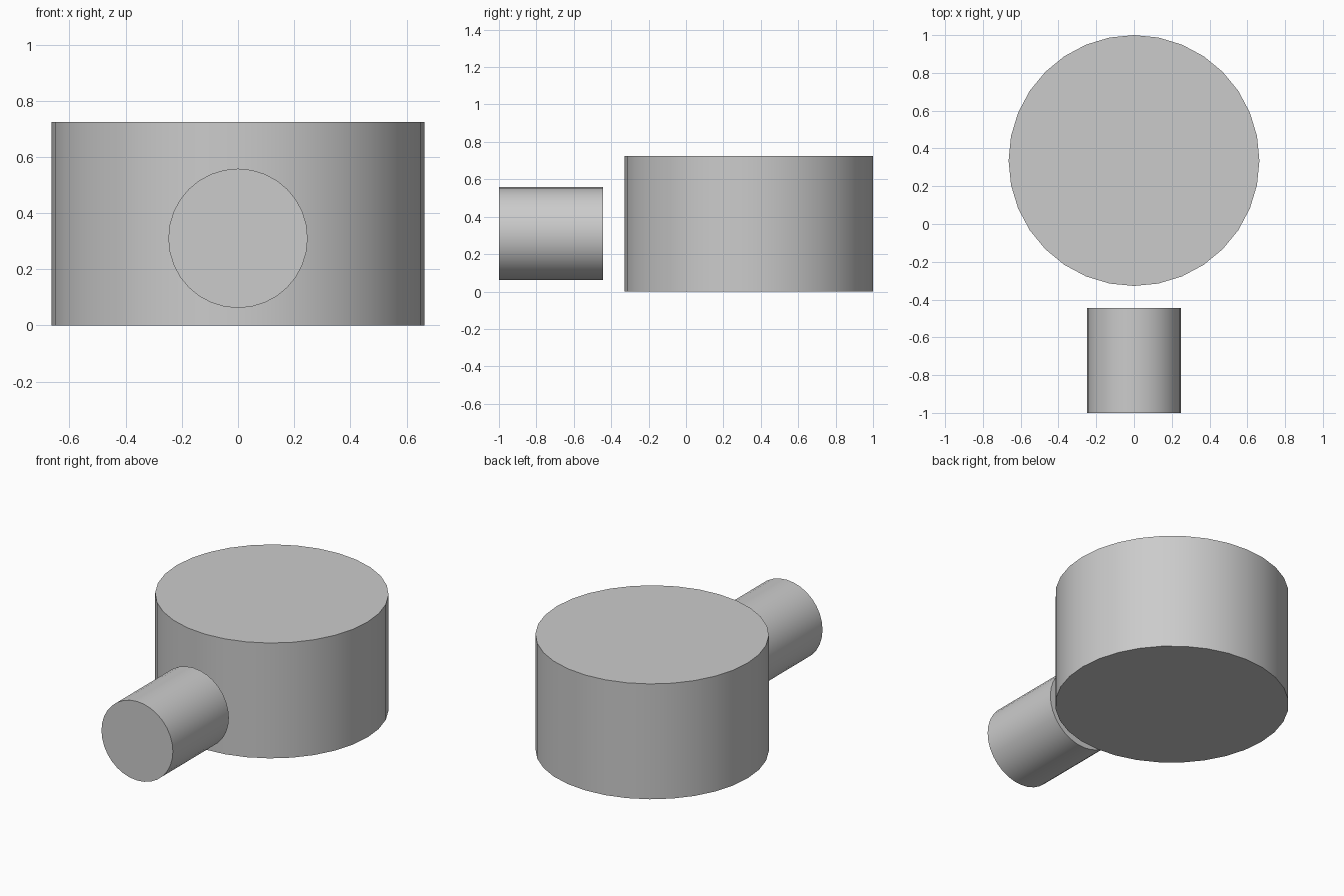
import bpy
import math

if "Cube" in bpy.data.objects:
    bpy.data.objects.remove(bpy.data.objects["Cube"])

grey = bpy.data.materials.new("light grey")
grey.diffuse_color = (0.6, 0.6, 0.6, 1)
grey.use_nodes = True
grey.node_tree.nodes["Principled BSDF"].inputs["Base Color"].default_value = grey.diffuse_color


def cylinder(name, radius, depth, location, rotation=(0, 0, 0)):
    bpy.ops.mesh.primitive_cylinder_add(
        vertices=32, radius=radius, depth=depth, location=location,
        rotation=rotation, end_fill_type='TRIFAN')
    obj = bpy.context.object
    obj.name = name
    obj.data.materials.append(grey)
    bpy.ops.object.shade_smooth_by_angle(angle=math.radians(30))
    return obj


# Wide upright drum
cylinder("drum", 0.664, 0.724, (0, 0.336, 0.362))

# Short horizontal plug in front of the drum, separated by a gap
cylinder("front_plug", 0.248, 0.555, (0, -0.7225, 0.31), (math.pi / 2, 0, 0))
